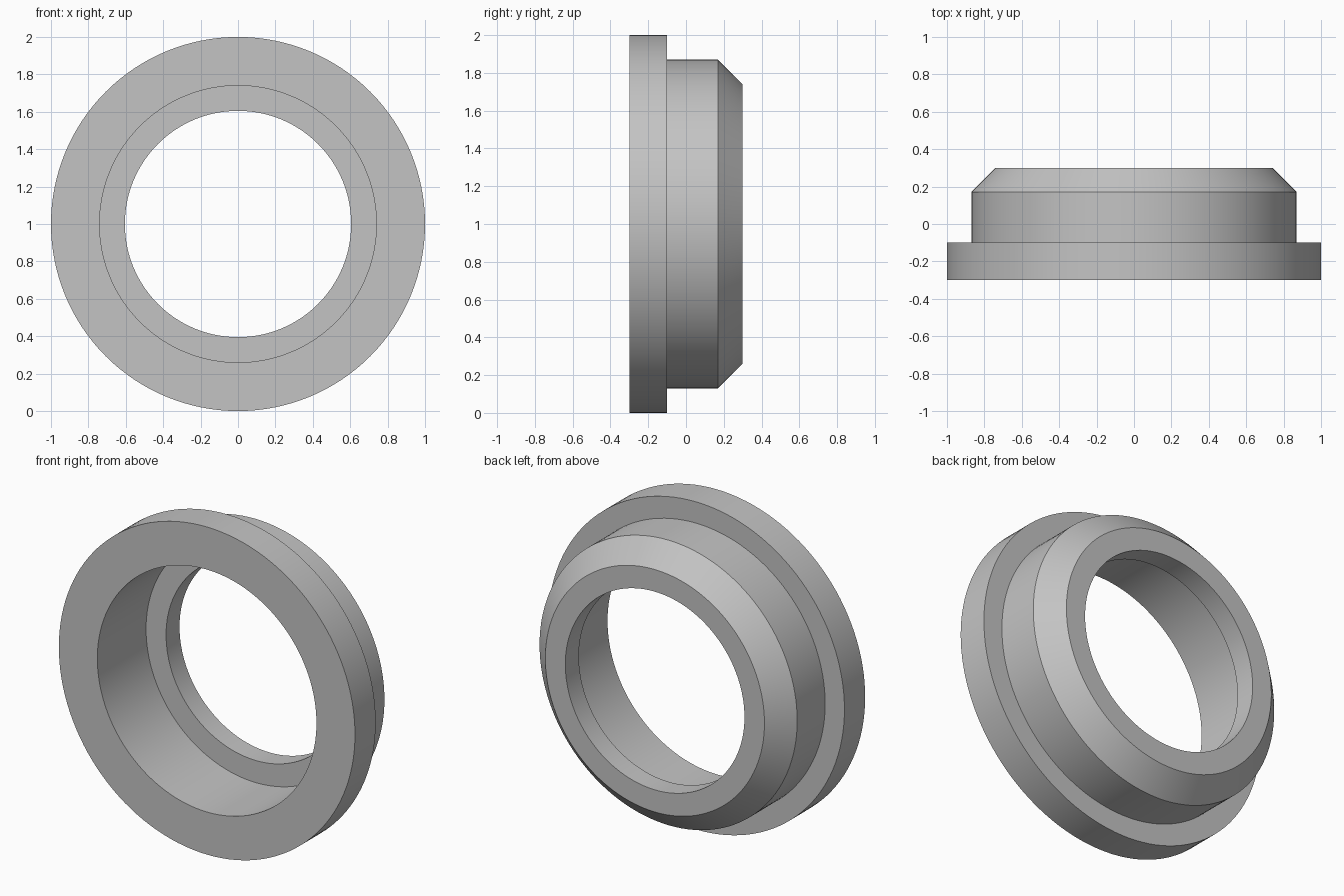
import bpy
import bmesh
from math import cos, sin, radians, tau

if "Cube" in bpy.data.objects:
    bpy.data.objects.remove(bpy.data.objects["Cube"], do_unlink=True)

SIDES = 128
CENTRE_Z = 1.0

# Single plain grey finish
grey = bpy.data.materials.new("plain grey")
grey.use_nodes = True
colour = (0.55, 0.55, 0.55, 1)
grey.diffuse_color = colour
grey.node_tree.nodes["Principled BSDF"].inputs["Base Color"].default_value = colour


def lathe(name, profile, material):
    """Turn a closed (radius, y) profile around the y axis."""
    bm = bmesh.new()
    rings = []
    for i in range(SIDES):
        a = tau * i / SIDES
        rings.append([bm.verts.new((r * cos(a), y, CENTRE_Z + r * sin(a)))
                      for r, y in profile])
    count = len(profile)
    for i, ring in enumerate(rings):
        following = rings[(i + 1) % SIDES]
        for j in range(count):
            k = (j + 1) % count
            bm.faces.new((ring[j], ring[k], following[k], following[j]))
    bmesh.ops.recalc_face_normals(bm, faces=bm.faces)
    mesh = bpy.data.meshes.new(name)
    bm.to_mesh(mesh)
    bm.free()
    mesh.materials.append(material)
    obj = bpy.data.objects.new(name, mesh)
    bpy.context.collection.objects.link(obj)
    bpy.ops.object.select_all(action='DESELECT')
    obj.select_set(True)
    bpy.context.view_layer.objects.active = obj
    bpy.ops.object.shade_smooth_by_angle(angle=radians(30))
    return obj


# Flanged collar: flange, body, rear chamfer, through bore, front counterbore
lathe("flanged_collar", [
    (1.0, -0.3), (1.0, -0.1),
    (0.87, -0.1), (0.87, 0.17),
    (0.74, 0.3), (0.605, 0.3),
    (0.605, 0.17), (0.74, 0.17),
    (0.74, -0.3),
], grey)
